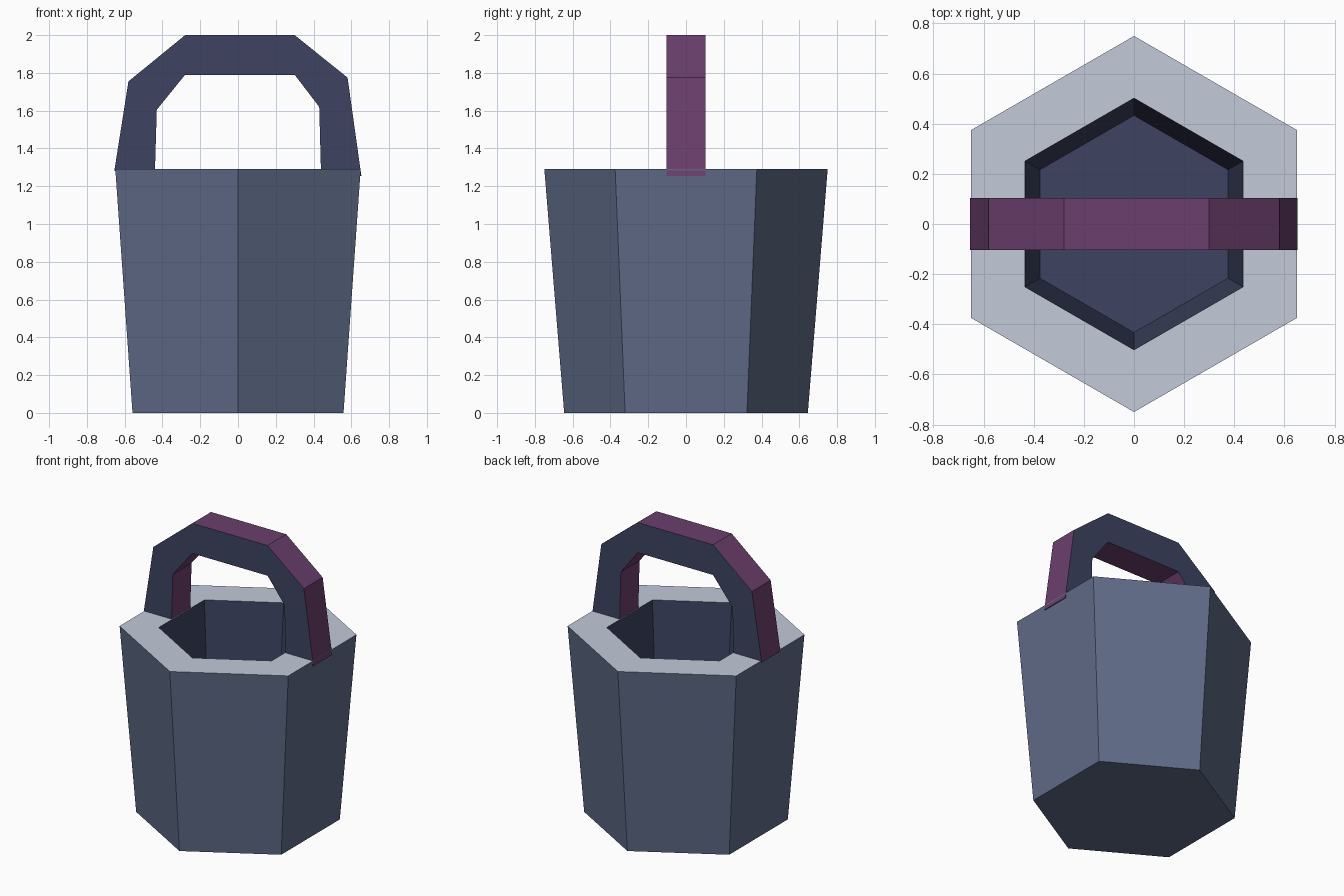
import bpy, bmesh
from math import sin, cos, pi

cube = bpy.data.objects.get("Cube")
if cube:
    bpy.data.objects.remove(cube)


def material(name, hex_colour):
    """Flat material from an sRGB hex colour, stored as linear values."""
    srgb = [int(hex_colour[i:i + 2], 16) / 255 for i in (0, 2, 4)]
    colour = [((c + 0.055) / 1.055) ** 2.4 for c in srgb] + [1]
    mat = bpy.data.materials.new(name)
    mat.use_nodes = True
    mat.diffuse_color = colour
    mat.node_tree.nodes["Principled BSDF"].inputs["Base Color"].default_value = colour
    return mat


slate = material("slate blue", "5f6b87")
pale = material("pale grey", "c3cbd9")
navy = material("dark navy", "3d4361")
plum = material("plum", "6b3f6d")


def finish(bm, name, mats):
    bmesh.ops.recalc_face_normals(bm, faces=bm.faces)
    mesh = bpy.data.meshes.new(name)
    bm.to_mesh(mesh)
    bm.free()
    for mat in mats:
        mesh.materials.append(mat)
    obj = bpy.data.objects.new(name, mesh)
    bpy.context.collection.objects.link(obj)
    return obj


# Bucket: hexagonal rings from the base, up the outside, over the rim, down inside
RIM, FLOOR = 1.29, 0.3
rings = [(0.645, 0), (0.75, RIM), (0.502, RIM), (0.433, FLOOR)]
band_material = [0, 1, 2]  # outside, rim, inside

bm = bmesh.new()
loops = [[bm.verts.new((r * sin(i * pi / 3), r * cos(i * pi / 3), z)) for i in range(6)]
         for r, z in rings]
for lower, upper, mat in zip(loops, loops[1:], band_material):
    for i in range(6):
        j = (i + 1) % 6
        bm.faces.new((lower[i], lower[j], upper[j], upper[i])).material_index = mat
bm.faces.new(loops[0])
bm.faces.new(loops[-1]).material_index = 2
finish(bm, "bucket", [slate, pale, navy])

# Handle: faceted arch, slightly uneven, with plum edges and navy sides
HALF = 0.103
outer = [(-0.655, 1.28), (-0.58, 1.755), (-0.28, 2), (0.3, 2), (0.58, 1.775), (0.653, 1.255)]
inner = [(-0.44, 1.27), (-0.43, 1.605), (-0.28, 1.79), (0.3, 1.79), (0.43, 1.62), (0.44, 1.25)]

bm = bmesh.new()
sections = [[bm.verts.new((x, y, z)) for (x, z), y in
             ((o, -HALF), (o, HALF), (n, HALF), (n, -HALF))]
            for o, n in zip(outer, inner)]
for a, b in zip(sections, sections[1:]):
    for i in range(4):
        j = (i + 1) % 4
        face = bm.faces.new((a[i], a[j], b[j], b[i]))
        face.material_index = i % 2  # odd strips are the front and back sides
for end in (sections[0], sections[-1]):
    bm.faces.new(end)
finish(bm, "handle", [plum, navy])
